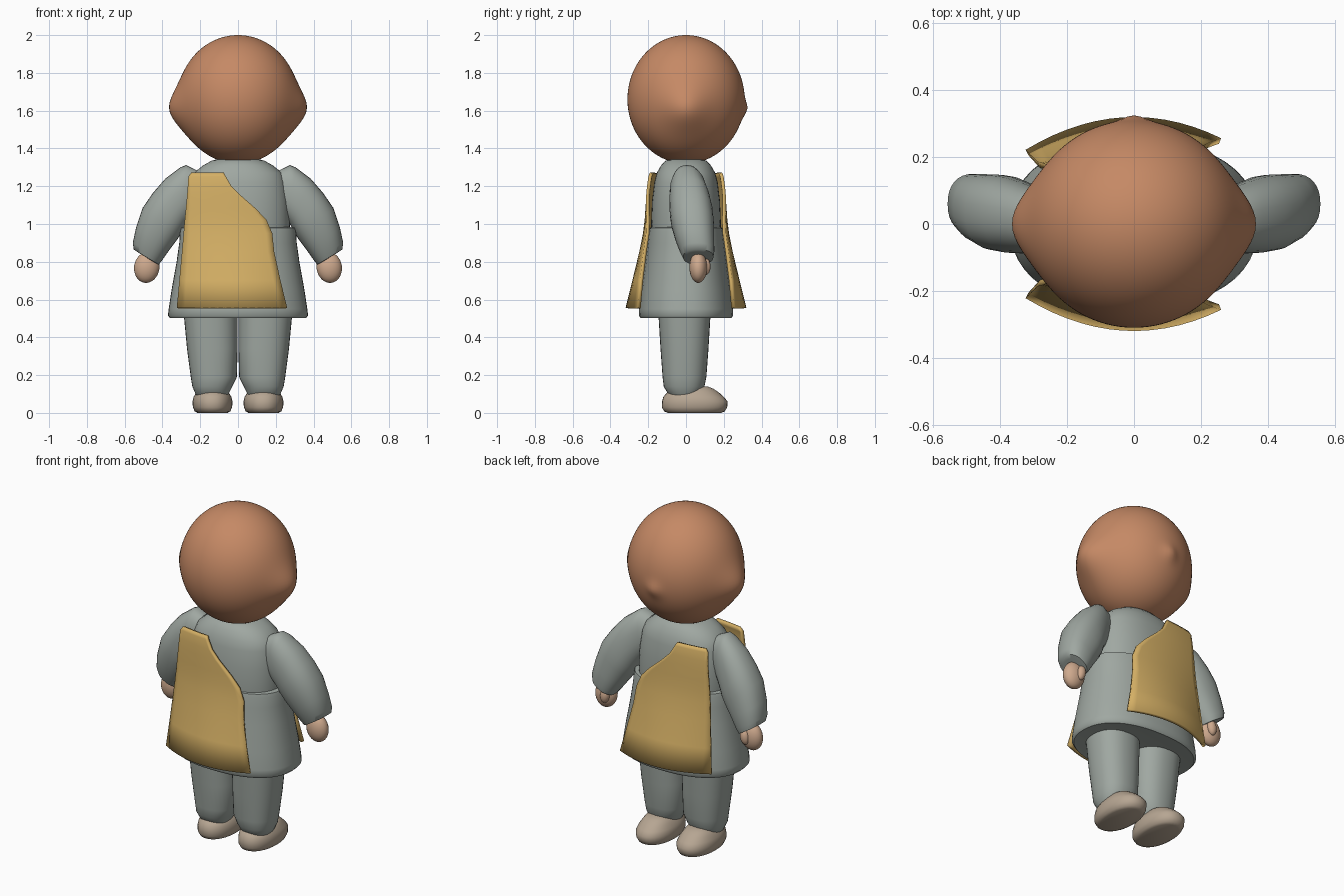
import bpy, bmesh
from math import sin, cos, tau, exp, atan2, radians
from mathutils import Matrix, Vector

if "Cube" in bpy.data.objects:
    bpy.data.objects.remove(bpy.data.objects["Cube"])


def material(name, rgb):
    m = bpy.data.materials.new(name)
    m.use_nodes = True
    m.diffuse_color = (*rgb, 1)
    bsdf = next(n for n in m.node_tree.nodes if n.type == "BSDF_PRINCIPLED")
    bsdf.inputs["Base Color"].default_value = (*rgb, 1)
    return m


BROWN = material("warm brown", (0.56, 0.25, 0.13))
GREY = material("grey green cloth", (0.35, 0.39, 0.36))
GOLD = material("gold cloth", (0.66, 0.43, 0.13))
SKIN = material("light skin", (0.62, 0.40, 0.27))
SHOE = material("beige shoe", (0.47, 0.38, 0.29))


def finish(name, bm, mat, angle=50):
    bmesh.ops.recalc_face_normals(bm, faces=bm.faces)
    mesh = bpy.data.meshes.new(name)
    bm.to_mesh(mesh)
    bm.free()
    mesh.materials.append(mat)
    ob = bpy.data.objects.new(name, mesh)
    bpy.context.collection.objects.link(ob)
    bpy.ops.object.select_all(action="DESELECT")
    bpy.context.view_layer.objects.active = ob
    ob.select_set(True)
    bpy.ops.object.shade_smooth_by_angle(angle=radians(angle))
    return ob


def signed_pow(v, p):
    return abs(v) ** p * (1 if v > 0 else -1)


def loft(name, rings, mat, side=1, power=2.0, n=32):
    """Each ring: one edge (x, z), opposite edge (x, z), y centre, y radius."""
    bm = bmesh.new()
    loops = []
    for x0, z0, x1, z1, yc, ry in rings:
        loop = []
        for i in range(n):
            c = signed_pow(cos(tau * i / n), 2 / power)
            s = signed_pow(sin(tau * i / n), 2 / power)
            x = (x0 + x1) / 2 + c * (x1 - x0) / 2
            z = (z0 + z1) / 2 + c * (z1 - z0) / 2
            loop.append(bm.verts.new((side * x, yc + s * ry, z)))
        loops.append(loop)
    for a, b in zip(loops, loops[1:]):
        for i in range(n):
            j = (i + 1) % n
            bm.faces.new((a[i], a[j], b[j], b[i]))
    bm.faces.new(loops[0])
    bm.faces.new(loops[-1])
    return finish(name, bm, mat)


def upright(rows, x=0):
    """Turn (z, x radius, y centre, y radius) rows into level loft rings."""
    return [(x - rx, z, x + rx, z, yc, ry) for z, rx, yc, ry in rows]


def ellipsoid(name, centre, radii, mat, tilt=0):
    bm = bmesh.new()
    bmesh.ops.create_uvsphere(bm, u_segments=24, v_segments=16, radius=1)
    bm.transform(Matrix.Translation(centre) @ Matrix.Rotation(tilt, 4, "Y")
                 @ Matrix.Diagonal((*radii, 1)))
    return finish(name, bm, mat)


# Head: sphere pulled out into side points and a small nose
bm = bmesh.new()
bmesh.ops.create_uvsphere(bm, u_segments=96, v_segments=64, radius=1)
for v in bm.verts:
    p = Vector((v.co.x * 0.318, v.co.y * 0.31, v.co.z * 0.34 + 1.66))
    turn = atan2(abs(p.y), abs(p.x))
    p.x += signed_pow(p.x, 0) * 0.05 * exp(-(turn / 0.37) ** 2 - ((p.z - 1.605) / 0.11) ** 2)
    if p.y > 0:
        p.y += 0.018 * exp(-(p.x ** 2 + (p.z - 1.61) ** 2) / 0.045 ** 2)
    v.co = p
finish("head", bm, BROWN)

# Jacket body and flared skirt
loft("jacket_top", upright([
    (0.90, 0.27, 0, 0.18), (1.0, 0.275, 0, 0.185), (1.12, 0.27, 0, 0.18),
    (1.22, 0.255, 0, 0.168), (1.27, 0.235, 0, 0.155), (1.31, 0.185, 0, 0.132),
    (1.335, 0.14, 0, 0.108), (1.343, 0.11, 0, 0.085)]), GREY, power=2.3, n=48)
loft("jacket_skirt", upright([
    (0.505, 0.345, 0, 0.225), (0.502, 0.36, 0, 0.24), (0.515, 0.371, 0, 0.25),
    (0.55, 0.367, 0, 0.249), (0.65, 0.352, 0, 0.237), (0.80, 0.325, 0, 0.216),
    (0.90, 0.311, 0, 0.203), (0.96, 0.307, 0, 0.196), (0.98, 0.302, 0, 0.192),
    (0.985, 0.26, 0, 0.165)]), GREY, power=2.3, n=48)

for side, word in ((1, "left"), (-1, "right")):
    # Sleeve, from shoulder to cuff
    loft(word + "_sleeve", [
        (0.22, 1.285, 0.18, 1.08, 0, 0.07), (0.275, 1.312, 0.24, 1.04, 0.005, 0.085),
        (0.305, 1.30, 0.26, 1.02, 0.01, 0.097), (0.385, 1.24, 0.28, 0.99, 0.02, 0.108),
        (0.45, 1.165, 0.295, 0.96, 0.028, 0.114), (0.505, 1.085, 0.32, 0.92, 0.035, 0.113),
        (0.54, 0.98, 0.365, 0.86, 0.047, 0.102), (0.557, 0.90, 0.40, 0.81, 0.06, 0.09),
        (0.552, 0.865, 0.42, 0.785, 0.065, 0.08), (0.53, 0.85, 0.44, 0.795, 0.065, 0.06)],
        GREY, side, power=2.3)
    # Hand and thumb
    ellipsoid(word + "_hand", (side * 0.483, 0.065, 0.77), (0.067, 0.047, 0.082), SKIN, side * -0.15)
    ellipsoid(word + "_thumb", (side * 0.465, 0.105, 0.775), (0.027, 0.025, 0.045), SKIN, side * -0.15)
    # Trouser leg
    loft(word + "_leg", [
        (0.055, 0.085, 0.215, 0.085, -0.01, 0.07), (0.05, 0.10, 0.225, 0.10, -0.01, 0.085),
        (0.03, 0.14, 0.242, 0.14, -0.01, 0.108), (0.006, 0.19, 0.25, 0.19, -0.008, 0.116),
        (0.002, 0.34, 0.27, 0.34, -0.008, 0.127), (0.002, 0.52, 0.287, 0.52, -0.008, 0.138)],
        GREY, side, power=2.3)
    # Shoe
    loft(word + "_shoe", upright([
        (0.0, 0.08, 0.045, 0.14), (0.008, 0.094, 0.045, 0.16), (0.03, 0.104, 0.045, 0.173),
        (0.06, 0.106, 0.047, 0.174), (0.085, 0.1, 0.04, 0.16), (0.11, 0.085, 0.037, 0.135),
        (0.128, 0.07, 0.06, 0.085), (0.14, 0.04, 0.07, 0.045)], 0.135), SHOE, side, power=2.2)

# Slanted tabard panels, rows of: height, right edge, left edge, depth, curve
ROWS = [(1.27, -0.245, -0.075, 0.185, 0.4), (1.25, -0.261, -0.064, 0.192, 0.4),
        (1.20, -0.264, -0.035, 0.198, 0.4), (1.15, -0.268, 0.015, 0.202, 0.4),
        (1.08, -0.274, 0.095, 0.206, 0.42), (1.02, -0.28, 0.15, 0.21, 0.45),
        (0.95, -0.286, 0.18, 0.219, 0.5), (0.85, -0.294, 0.19, 0.239, 0.6),
        (0.70, -0.307, 0.222, 0.275, 0.8), (0.555, -0.32, 0.257, 0.311, 0.95)]
COLS = 14
for face, word in ((-1, "front"), (1, "back")):
    bm = bmesh.new()
    grid = []
    for z, xa, xb, depth, curve in ROWS:
        xs = [xa + (xb - xa) * i / COLS for i in range(COLS + 1)]
        grid.append([bm.verts.new((x, face * (depth - curve * x * x), z)) for x in xs])
    for a, b in zip(grid, grid[1:]):
        for i in range(COLS):
            bm.faces.new((a[i], a[i + 1], b[i + 1], b[i]))
    panel = finish(word + "_panel", bm, GOLD)
    solid = panel.modifiers.new("thickness", "SOLIDIFY")
    solid.thickness = 0.018
    solid.offset = 0
